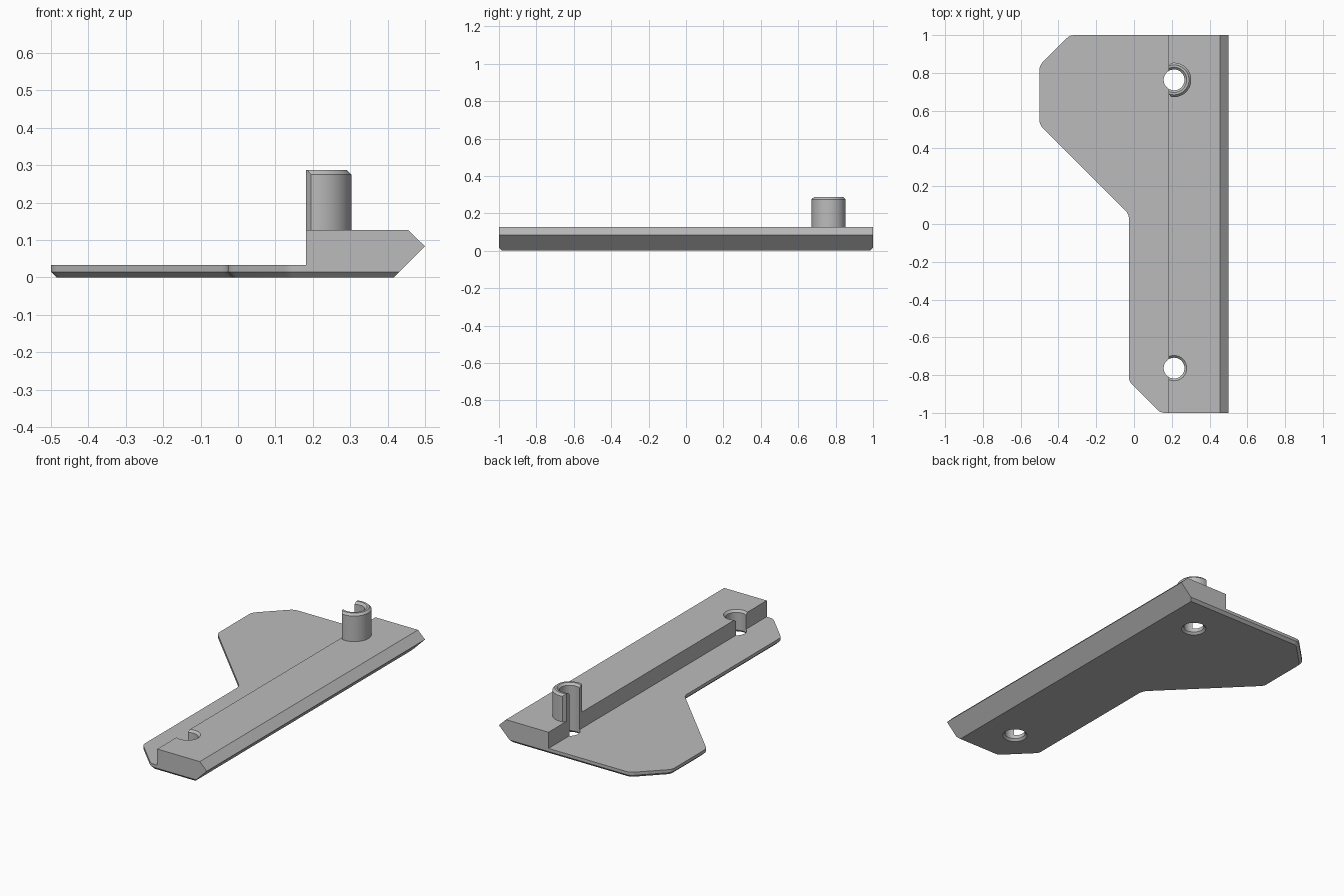
import bpy, bmesh, math
from mathutils import Vector

cube = bpy.data.objects.get("Cube")
if cube:
    bpy.data.objects.remove(cube, do_unlink=True)

grey = bpy.data.materials.new("plain grey")
grey.use_nodes = True
grey.diffuse_color = (0.5, 0.5, 0.5, 1)
grey.node_tree.nodes["Principled BSDF"].inputs["Base Color"].default_value = (0.5, 0.5, 0.5, 1)

PLATE_TOP, RAIL_TOP, BOSS_TOP = 0.033, 0.127, 0.287
EDGE = 0.015                      # chamfer under the plate
LIP = 0.012                       # chamfer around holes and boss
HOLE_X, HOLE_Y, HOLE_R, BOSS_R = 0.212, 0.763, 0.055, 0.091
RAIL_X = 0.182


def finish(name, bm):
    bmesh.ops.recalc_face_normals(bm, faces=bm.faces)
    mesh = bpy.data.meshes.new(name)
    bm.to_mesh(mesh)
    bm.free()
    mesh.materials.append(grey)
    obj = bpy.data.objects.new(name, mesh)
    bpy.context.collection.objects.link(obj)
    return obj


def prism(name, points, move, chamfer=0):
    """Extrude a planar outline; optionally chamfer the edges of the start face."""
    bm = bmesh.new()
    base = bm.faces.new([bm.verts.new(p) for p in points])
    rim = list(base.edges)
    res = bmesh.ops.extrude_face_region(bm, geom=[base], use_keep_orig=True)
    bmesh.ops.translate(bm, vec=move, verts=[v for v in res["geom"] if isinstance(v, bmesh.types.BMVert)])
    bmesh.ops.recalc_face_normals(bm, faces=bm.faces)
    if chamfer:
        bmesh.ops.bevel(bm, geom=rim, offset=chamfer, segments=1, affect='EDGES')
    return finish(name, bm)


def turned(name, x, y, profile, sides=64):
    """Solid of revolution around a vertical axis from (radius, height) pairs."""
    bm = bmesh.new()
    rings = [[bm.verts.new((x + r * math.cos(math.tau * i / sides),
                            y + r * math.sin(math.tau * i / sides), z))
              for i in range(sides)] for r, z in profile]
    for a, b in zip(rings, rings[1:]):
        for i in range(sides):
            j = (i + 1) % sides
            bm.faces.new((a[i], a[j], b[j], b[i]))
    bm.faces.new(rings[0])
    bm.faces.new(rings[-1])
    return finish(name, bm)


def rounded(corners, cut=0.024, steps=4):
    """Round the corners flagged True."""
    out = []
    for i, (x, y, soft) in enumerate(corners):
        p = Vector((x, y, 0))
        if not soft:
            out.append(p)
            continue
        a = p + (Vector((*corners[i - 1][:2], 0)) - p).normalized() * cut
        b = p + (Vector((*corners[(i + 1) % len(corners)][:2], 0)) - p).normalized() * cut
        for k in range(steps + 1):
            t = k / steps
            out.append(a * (1 - t) ** 2 + p * 2 * t * (1 - t) + b * t * t)
    return out


def combine(target, tool, operation):
    mod = target.modifiers.new(tool.name, 'BOOLEAN')
    mod.operation, mod.object, mod.solver = operation, tool, 'EXACT'
    bpy.context.view_layer.objects.active = target
    bpy.ops.object.modifier_apply(modifier=mod.name)
    bpy.data.objects.remove(tool, do_unlink=True)


# Thin base plate with a wide tab at the back
outline = [(0.432, 1, False), (-0.34, 1, True), (-0.5, 0.84, True), (-0.5, 0.525, True),
           (-0.027, 0.052, True), (-0.027, -0.833, True), (0.14, -1, True), (0.432, -1, False)]
body = prism("bracket_body", rounded(outline), (0, 0, PLATE_TOP), EDGE)

# Raised rail with a pointed outer edge
section = [(RAIL_X, EDGE), (0.432, EDGE), (0.5, 0.083), (0.455, RAIL_TOP), (RAIL_X, RAIL_TOP)]
rail = prism("rail", [(x, -1, z) for x, z in section], (0, 2, 0))
combine(body, rail, 'UNION')

# Upright boss, sliced open in line with the rail wall
boss = turned("boss", HOLE_X, HOLE_Y, [(BOSS_R, 0.1), (BOSS_R, BOSS_TOP - LIP), (BOSS_R - LIP, BOSS_TOP)])
half = [(RAIL_X, -0.07), (0.21, -0.11), (0.35, -0.11), (0.35, 0.11), (0.21, 0.11), (RAIL_X, 0.07)]
keep = prism("boss_slice", [(x, HOLE_Y + y, 0.05) for x, y in half], (0, 0, 0.4))
combine(boss, keep, 'INTERSECT')
combine(body, boss, 'UNION')

# Through holes, chamfered at both mouths
for y, top in ((HOLE_Y, BOSS_TOP), (-HOLE_Y, RAIL_TOP)):
    drill = turned("drill", HOLE_X, y, [(HOLE_R + 2 * LIP, -LIP), (HOLE_R, LIP),
                                        (HOLE_R, top - LIP), (HOLE_R + 2 * LIP, top + LIP)])
    combine(body, drill, 'DIFFERENCE')

# Smooth round walls, crisp chamfers
bpy.ops.object.select_all(action='DESELECT')
body.select_set(True)
bpy.context.view_layer.objects.active = body
bpy.ops.object.shade_smooth_by_angle(angle=math.radians(25))
